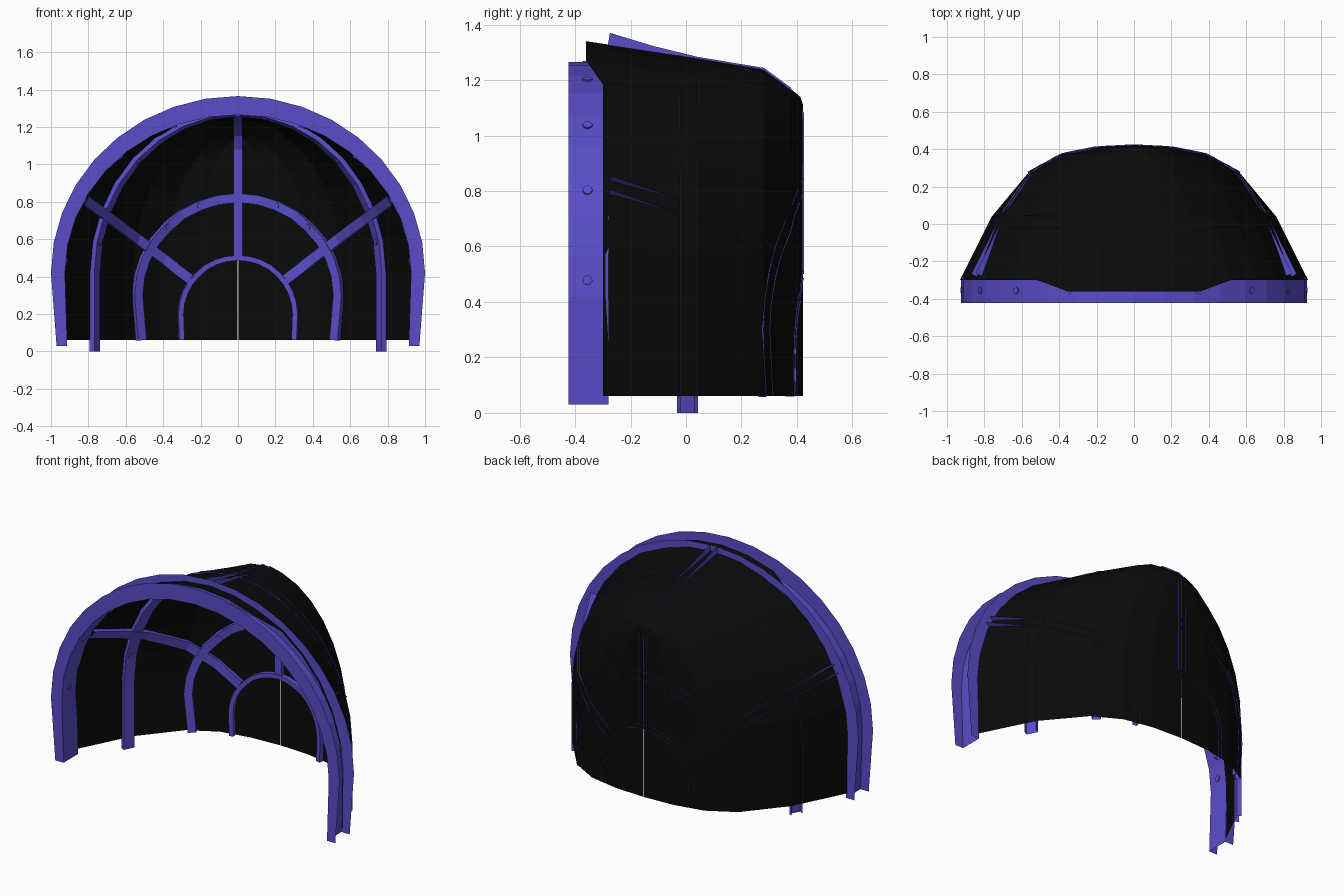
import bpy, bmesh, math
from mathutils import Vector

if "Cube" in bpy.data.objects:
    bpy.data.objects.remove(bpy.data.objects["Cube"])


def material(name, rgb):
    m = bpy.data.materials.new(name)
    m.diffuse_color = (*rgb, 1)
    m.use_nodes = True
    m.node_tree.nodes["Principled BSDF"].inputs["Base Color"].default_value = m.diffuse_color
    return m


PURPLE = material("purple", (0.10, 0.075, 0.58))
BLACK = material("black", (0.003, 0.003, 0.003))

# Shell sections: depth y, half width, crown height
STATIONS = [(-1.0, 1.28, 1.46), (-0.3, 0.93, 1.34), (0.04, 0.76, 1.28),
            (0.28, 0.56, 1.24), (0.375, 0.39, 1.17), (0.412, 0.2, 1.14),
            (0.422, 0.002, 1.11)]
SPRING = 0.42


def section(y):
    for (y0, w0, h0), (y1, w1, h1) in zip(STATIONS, STATIONS[1:]):
        if y <= y1:
            k = (y - y0) / (y1 - y0)
            return w0 + k * (w1 - w0), h0 + k * (h1 - h0)
    return STATIONS[-1][1:]


def depth(x, z):
    """Depth of the shell surface behind the front-view point (x, z)."""
    lo, hi = -1.0, 0.422
    for _ in range(40):
        mid = (lo + hi) / 2
        w, h = section(mid)
        f = (x / w) ** 2 + (max(z - SPRING, 0) / (h - SPRING)) ** 2
        lo, hi = (mid, hi) if f < 1 else (lo, mid)
    return lo


def normal(x, z, e=0.012):
    return Vector((-(depth(x + e, z) - depth(x - e, z)) / (2 * e), 1,
                   -(depth(x, z + e) - depth(x, z - e)) / (2 * e))).normalized()


def arch(a, spring, top, z0, n=16, taper=0.0):
    """Front-view arch: straight legs and an elliptical crown."""
    pts = [(a * math.cos(math.pi * i / n),
            spring + (top - spring) * math.sin(math.pi * i / n)) for i in range(n + 1)]
    foot = a - taper
    return [(foot, z0)] + pts + [(-foot, z0)]


def grid(name, rows, mat):
    bm = bmesh.new()
    vs = [[bm.verts.new(p) for p in row] for row in rows]
    for r0, r1 in zip(vs, vs[1:]):
        for i in range(len(r0) - 1):
            bm.faces.new((r0[i], r0[i + 1], r1[i + 1], r1[i]))
    bmesh.ops.recalc_face_normals(bm, faces=bm.faces)
    me = bpy.data.meshes.new(name)
    bm.to_mesh(me)
    bm.free()
    me.materials.append(mat)
    ob = bpy.data.objects.new(name, me)
    bpy.context.collection.objects.link(ob)
    return ob


def screw(p, n):
    bpy.ops.mesh.primitive_cylinder_add(vertices=8, radius=0.018, depth=0.012, location=p)
    ob = bpy.context.object
    ob.name = "screw"
    ob.rotation_euler = Vector(n).to_track_quat('Z', 'Y').to_euler()
    ob.data.materials.append(PURPLE)


def rib(name, path, width, inset, screws=()):
    """U-shaped channel following the inside of the shell."""
    rows = []
    for i, p in enumerate(path):
        n = normal(p.x, p.z)
        t = path[min(i + 1, len(path) - 1)] - path[max(i - 1, 0)]
        b = t.cross(n).normalized() * width / 2
        poke = 0.004 + 0.03 * min(1, max(0, (-0.05 - p.y) / 0.2))
        out, web = p + n * poke, p - n * inset
        rows.append([out + b, web + b, web - b, out - b])
        if i in screws:
            screw(web, n)
    grid(name, rows, PURPLE)


def drape(pts):
    return [Vector((x, depth(x, z), z)) for x, z in pts]


# Black domed shell, its crown reaching over the front frame
rows = []
for y, w, h in STATIONS[1:]:
    row = []
    for x, z in arch(w, SPRING, h, 0.06):
        forward = 0.06 if y < -0.2 and z > 1.2 else 0
        row.append((x, y - forward, z))
    rows.append(row)
grid("shell", rows, BLACK)

# Front frame: U channel opening outward
outer = arch(1.0, SPRING, 1.365, 0.03, 18, 0.03)
inner = arch(0.925, SPRING, 1.265, 0.03, 18, 0.012)
grid("front_frame", [[(xo, -0.423, zo), (xi, -0.423, zi), (xi, -0.28, zi), (xo, -0.28, zo)]
                     for (xo, zo), (xi, zi) in zip(outer, inner)], PURPLE)

# Screws on the frame wall
for deg in (4, 27, 47, 68, 90, 112, 133, 153, 176):
    c, s = math.cos(math.radians(deg)), math.sin(math.radians(deg))
    screw((0.922 * c, -0.355, SPRING + 0.842 * s), (c / 0.925, 0, s / 0.845))

# Middle arch rib, standing across the shell
w, h = section(0.01)
rib("middle_arch", [Vector((x, 0.01, z)) for x, z in arch(w, SPRING, h, 0.0)],
    0.07, 0.025, (2, 5, 8, 10, 13, 16))

# Smaller arch ribs on the back wall
rib("back_arch", drape(arch(0.545, 0.3, 0.82, 0.06, 16, 0.02)), 0.05, 0.03, (5, 7, 11, 13))
rib("small_arch", drape(arch(0.31, 0.2, 0.5, 0.06, 16, 0.005)), 0.028, 0.03)

# Centre rib running up the back and forward along the crown
spine = [Vector((0, 0.422, z)) for z in (0.5, 0.65, 0.8, 0.95, 1.08)]
spine += [Vector((0, y, section(y)[1])) for y in (0.375, 0.28, 0.16, 0.04, -0.12, -0.28)]
rib("centre_rib", spine, 0.05, 0.025)

# Diagonal ribs fanning to both sides
for side, label in ((-1, "left"), (1, "right")):
    pts = [(side * (0.26 + 0.57 * k / 8), 0.385 + 0.43 * k / 8) for k in range(9)]
    rib(label + "_diagonal_rib", drape(pts), 0.055, 0.025)
